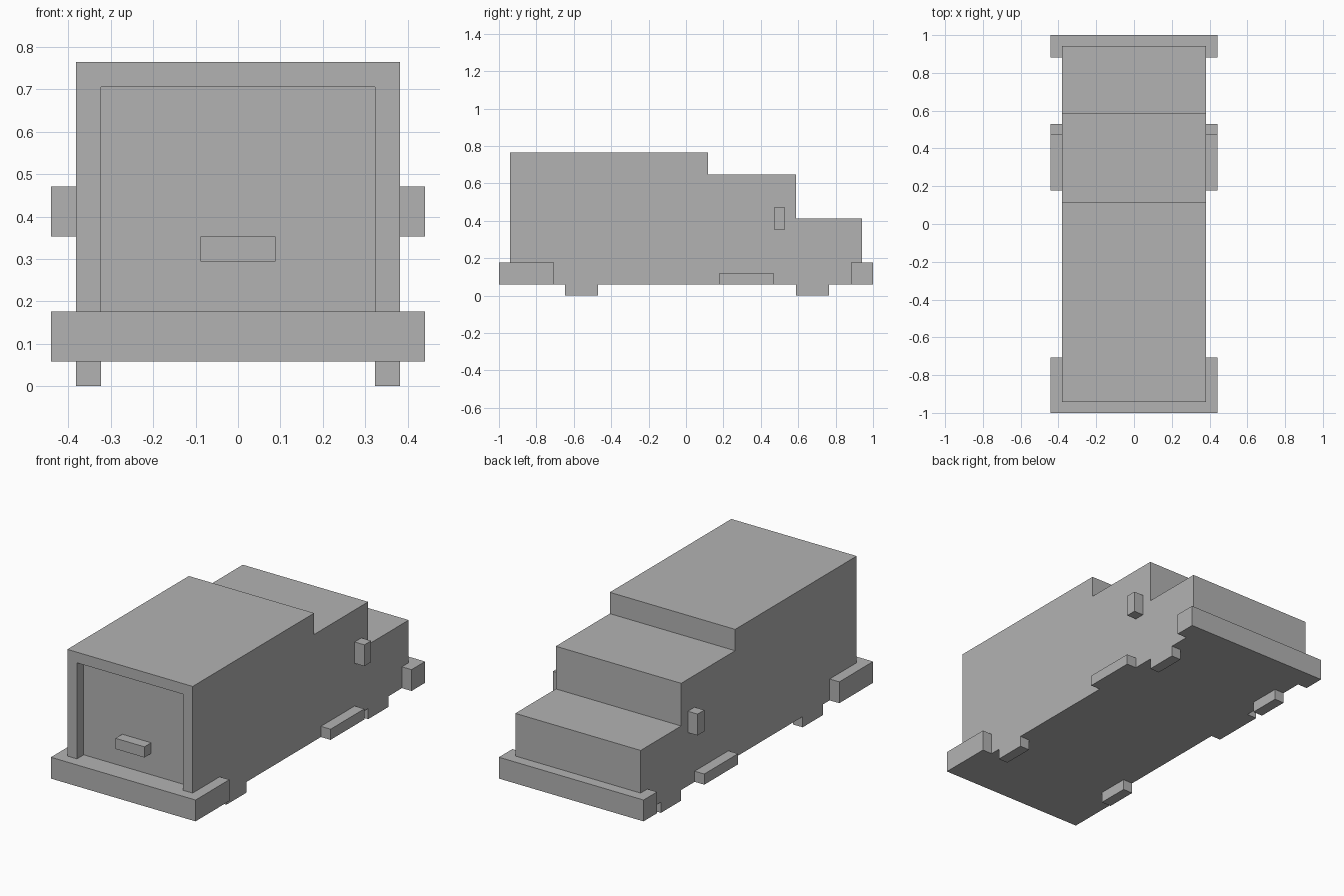
import bpy
import bmesh
from mathutils import Vector

cube = bpy.data.objects.get("Cube")
if cube:
    bpy.data.objects.remove(cube, do_unlink=True)

U = 1 / 17  # one block of the model's grid

grey = bpy.data.materials.new("plain grey")
grey.use_nodes = True
colour = (0.45, 0.45, 0.45, 1)
grey.diffuse_color = colour
grey.node_tree.nodes["Principled BSDF"].inputs["Base Color"].default_value = colour


def prism(name, outline, offset):
    """Extrude a closed outline, given in blocks, along an offset."""
    bm = bmesh.new()
    face = bm.faces.new([bm.verts.new(Vector(p) * U) for p in outline])
    grown = bmesh.ops.extrude_face_region(bm, geom=[face], use_keep_orig=True)
    moved = [g for g in grown["geom"] if isinstance(g, bmesh.types.BMVert)]
    bmesh.ops.translate(bm, verts=moved, vec=Vector(offset) * U)
    bmesh.ops.recalc_face_normals(bm, faces=bm.faces)
    mesh = bpy.data.meshes.new(name)
    bm.to_mesh(mesh)
    bm.free()
    mesh.materials.append(grey)
    obj = bpy.data.objects.new(name, mesh)
    bpy.context.collection.objects.link(obj)
    return obj


def box(name, x, y, z):
    outline = [(x[0], y[0], z[0]), (x[1], y[0], z[0]),
               (x[1], y[1], z[0]), (x[0], y[1], z[0])]
    return prism(name, outline, (0, 0, z[1] - z[0]))


def pair(name, x, y, z):
    """One box on each side of the vehicle."""
    box("left_" + name, x, y, z)
    box("right_" + name, (-x[1], -x[0]), y, z)


# Stepped body: cargo box, cab and bonnet
steps = [(-16, 1), (-16, 13), (2, 13), (2, 11), (10, 11), (10, 7), (16, 7), (16, 1)]
body = prism("body", [(-6.5, y, z) for y, z in steps], (13, 0, 0))

# Sunken door at the -y end
cutter = box("door_recess_cutter", (-5.5, 5.5), (-17, -15), (3, 12))
cutter.hide_render = True
cutter.hide_viewport = True
cutter.display_type = 'WIRE'
cut = body.modifiers.new("door_recess", 'BOOLEAN')
cut.operation = 'DIFFERENCE'
cut.solver = 'EXACT'
cut.object = cutter
box("door_handle", (-1.5, 1.5), (-16, -15), (5, 6))


# Bumpers wrapping round both ends
def bumper(name, end, inner, side_end):
    outline = [(-7.5, end), (7.5, end), (7.5, side_end), (6.5, side_end),
               (6.5, inner), (-6.5, inner), (-6.5, side_end), (-7.5, side_end)]
    prism(name, [(x, y, 1) for x, y in outline], (0, 0, 2))


bumper("door_end_bumper", -17, -16, -12)
bumper("bonnet_end_bumper", 17, 16, 15)

# Side steps, mirrors and wheels
pair("side_step", (6.5, 7.5), (3, 8), (1, 2))
pair("mirror", (6.5, 7.5), (8, 9), (6, 8))
pair("door_end_wheel", (5.5, 6.5), (-11, -8), (0, 1))
pair("bonnet_end_wheel", (5.5, 6.5), (10, 13), (0, 1))
